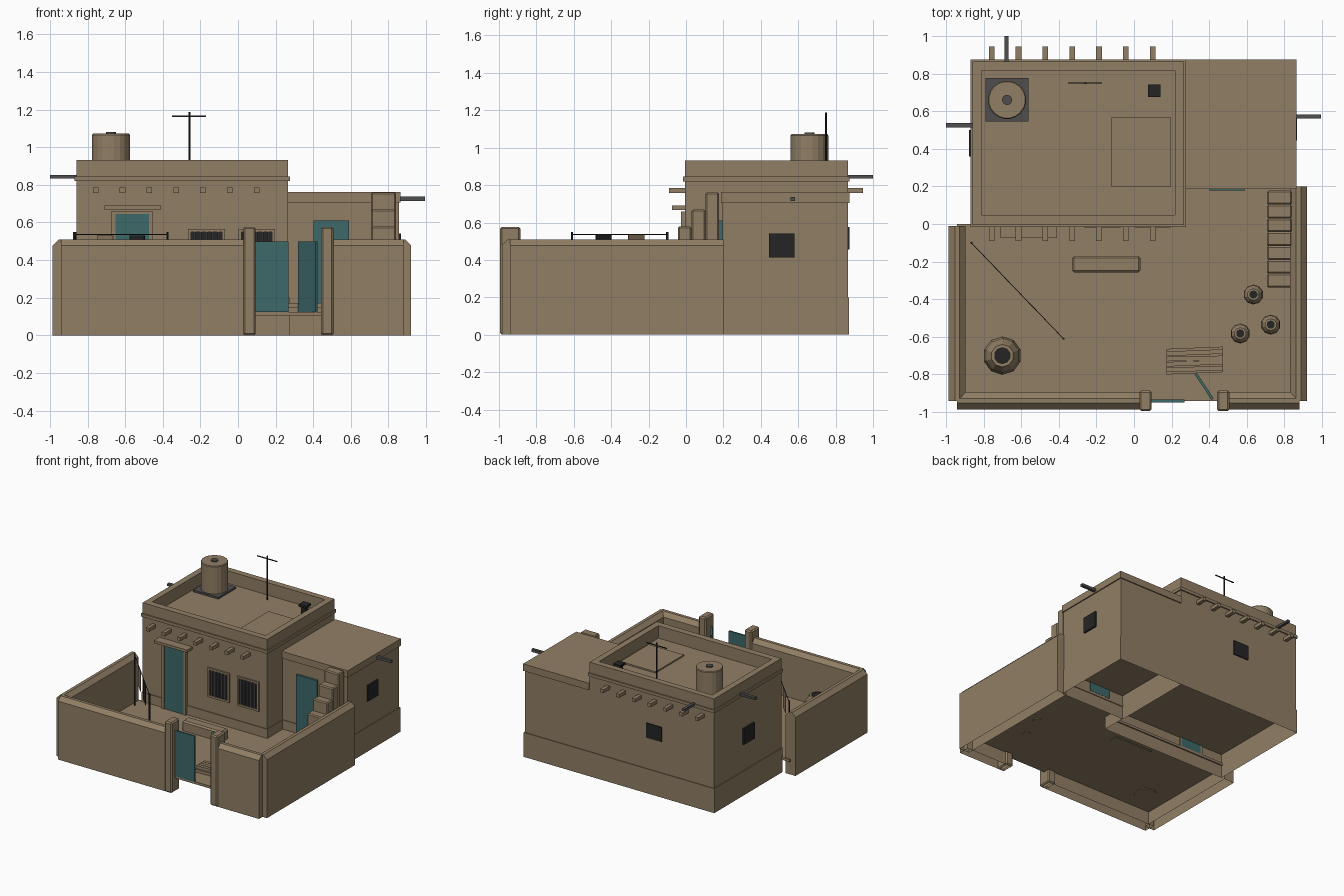
import bpy, bmesh, math
from mathutils import Vector

if "Cube" in bpy.data.objects:
    bpy.data.objects.remove(bpy.data.objects["Cube"])


def mat(name, col):
    m = bpy.data.materials.new(name)
    m.diffuse_color = (*col, 1)
    m.use_nodes = True
    m.node_tree.nodes["Principled BSDF"].inputs["Base Color"].default_value = m.diffuse_color
    return m


MUD = mat("mud_brown", (0.285, 0.212, 0.130))
TEAL = mat("door_teal", (0.048, 0.138, 0.142))
DARK = mat("near_black", (0.017, 0.018, 0.017))
GREY = mat("dark_grey", (0.075, 0.077, 0.074))


def finish(name, bm, m, recalc=True):
    if recalc:
        bmesh.ops.recalc_face_normals(bm, faces=bm.faces)
    me = bpy.data.meshes.new(name)
    bm.to_mesh(me)
    bm.free()
    me.materials.append(m)
    ob = bpy.data.objects.new(name, me)
    bpy.context.collection.objects.link(ob)
    return ob


def box(name, x, y, z, m=MUD, bevel=0, open_bottom=False):
    """Box from (min, max) pairs."""
    bm = bmesh.new()
    bmesh.ops.create_cube(bm, size=1)
    for v in bm.verts:
        v.co = [r[0] if c < 0 else r[1] for c, r in zip(v.co, (x, y, z))]
    if bevel:
        bmesh.ops.bevel(bm, geom=bm.edges[:], offset=bevel, segments=1, affect='EDGES')
    if open_bottom:
        low = [f for f in bm.faces if f.normal.z < -0.9]
        bmesh.ops.delete(bm, geom=low, context='FACES')
    return finish(name, bm, m)


def bar(name, a, b, w, h, m):
    """Rectangular bar between two points, h measured upwards from each point."""
    a, b = Vector(a), Vector(b)
    d = (b - a).normalized()
    s = Vector((-d.y, d.x, 0)).normalized() * w / 2
    up = Vector((0, 0, h))
    bm = bmesh.new()
    ends = [[bm.verts.new(p + o) for o in (-s, s, s + up, -s + up)] for p in (a, b)]
    bm.faces.new(ends[0])
    bm.faces.new(ends[1])
    for i in range(4):
        j = (i + 1) % 4
        bm.faces.new((ends[0][i], ends[0][j], ends[1][j], ends[1][i]))
    return finish(name, bm, m)


def lathe(name, cx, cy, profile, sides, m):
    """Turned solid from (radius, height) points, closed at both ends."""
    bm = bmesh.new()
    rings = []
    for r, z in profile:
        rings.append([bm.verts.new((cx + r * math.cos(2 * math.pi * (i + .5) / sides),
                                    cy + r * math.sin(2 * math.pi * (i + .5) / sides), z))
                      for i in range(sides)])
    for p, q in zip(rings, rings[1:]):
        for i in range(sides):
            j = (i + 1) % sides
            bm.faces.new((p[i], p[j], q[j], q[i]))
    bm.faces.new(rings[0])
    bm.faces.new(rings[-1])
    return finish(name, bm, m)


def yard_wall(name, axis, centre, start, end):
    """Wall with a chamfered top and no underside."""
    w, c, t = 0.045, 0.032, 0.51
    prof = [(-w, 0), (-w, t - c), (-w + c, t), (w - c, t), (w, t - c), (w, 0)]
    bm = bmesh.new()
    ends = []
    for s in (start, end):
        ends.append([bm.verts.new((centre + o, s, z) if axis == 'y' else (s, centre + o, z))
                     for o, z in prof])
        bm.faces.new(ends[-1])
    for i in range(5):
        bm.faces.new((ends[0][i], ends[0][i + 1], ends[1][i + 1], ends[1][i]))
    return finish(name, bm, MUD)


# Courtyard floor and walls
FLOOR = 0.125
box("courtyard_floor", (-0.94, 0.88), (-0.94, 0.0), (0.105, FLOOR))
box("courtyard_floor_rear", (0.27, 0.88), (0.0, 0.195), (0.105, FLOOR))
yard_wall("left_yard_wall", 'y', -0.94, -0.94, -0.01)
yard_wall("right_yard_wall", 'y', 0.875, -0.94, 0.2)
yard_wall("front_wall_left", 'x', -0.94, -0.94, 0.06)
yard_wall("front_wall_right", 'x', -0.94, 0.47, 0.88)
for i, x in enumerate((0.028, 0.441)):
    box(f"gate_post_{i}", (x, x + 0.066), (-0.995, -0.885), (0, 0.577), bevel=0.01, open_bottom=True)

# Gate leaves, one ajar
box("gate_leaf_closed", (0.094, 0.268), (-0.948, -0.934), (FLOOR, 0.5), TEAL)
bar("gate_leaf_open", (0.418, -0.932, FLOOR), (0.326, -0.792, FLOOR), 0.014, 0.375, TEAL)

# Main house: plinth, body, string course and parapet
X0, X1, Y0, Y1 = -0.86, 0.267, -0.005, 0.865
box("main_plinth", (X0 - .006, X1 + .006), (Y0 - .006, Y1 + .006), (0, 0.2), open_bottom=True)
box("main_body", (X0, X1), (Y0, Y1), (0.198, 0.83))
for k, (z0, z1, o) in enumerate(((0.82, 0.845, 0.01), (0.845, 0.932, 0.0))):
    n = ("string_course", "parapet")[k]
    box(n + "_front", (X0 - o, X1 + o), (Y0 - o, Y0 + .053), (z0, z1))
    box(n + "_back", (X0 - o, X1 + o), (Y1 - .05, Y1 + o), (z0, z1))
    box(n + "_left", (X0 - o, X0 + .05), (Y0 + .053, Y1 - .05), (z0, z1))
    box(n + "_right", (X1 - .05, X1 + o), (Y0 + .053, Y1 - .05), (z0, z1))

# Side room
box("side_plinth", (X1, 0.861), (0.189, Y1 + .006), (0, 0.2), open_bottom=True)
box("side_body", (X1, 0.855), (0.195, Y1), (0.198, 0.71))
box("side_roof_slab", (X1, 0.864), (0.186, Y1 + .009), (0.705, 0.762))

# Roof beam ends, front and back
for i in range(7):
    x = -0.757 + i * 0.1428
    box(f"beam_end_front_{i}", (x - .015, x + .015), (-0.09, 0), (0.757, 0.785))
    box(f"beam_end_back_{i}", (x - .015, x + .015), (0.86, 0.945), (0.757, 0.785))

# Rain spouts
box("spout_left", (-1.0, -0.855), (0.512, 0.537), (0.834, 0.853), GREY)
box("spout_right", (0.855, 0.993), (0.56, 0.583), (0.715, 0.737), GREY)
box("spout_back", (-0.689, -0.666), (0.86, 1.0), (0.834, 0.853), GREY)

# Doors
box("house_door", (-0.652, -0.472), (-0.022, 0), (FLOOR, 0.645), TEAL)
box("door_jamb_left", (-0.672, -0.652), (-0.028, 0), (FLOOR, 0.66))
box("door_jamb_right", (-0.472, -0.455), (-0.028, 0), (FLOOR, 0.66))
box("door_head", (-0.652, -0.472), (-0.028, 0), (0.645, 0.66))
box("door_lintel", (-0.71, -0.41), (-0.075, 0), (0.668, 0.69))
box("side_room_door", (0.402, 0.59), (0.177, 0.197), (FLOOR, 0.61), TEAL)

# Barred front windows
for i, cx in enumerate((-0.167, 0.1)):
    y, zb, zt = (-0.018, 0), 0.325, 0.565
    box(f"window_frame_top_{i}", (cx - .098, cx + .098), y, (zt - .016, zt))
    box(f"window_frame_sill_{i}", (cx - .098, cx + .098), y, (zb, zb + .016))
    for s in (-1, 1):
        e = sorted((cx + s * .098, cx + s * .082))
        box(f"window_frame_side_{i}_{s}", e, y, (zb + .016, zt - .016))
    box(f"window_dark_{i}", (cx - .082, cx + .082), (-0.009, 0), (zb + .016, zt - .016), DARK)
    for k in range(5):
        x = cx + (k - 2) * 0.031
        box(f"window_bar_{i}_{k}", (x - .004, x + .004), (-0.017, -0.009), (zb + .016, zt - .016), GREY)

# Plain dark windows on the other sides
box("window_right", (0.85, 0.868), (0.445, 0.58), (0.412, 0.542), DARK)
box("window_left", (-0.876, -0.855), (0.36, 0.5), (0.42, 0.55), DARK)
box("window_back", (-0.39, -0.25), (0.86, 0.873), (0.455, 0.575), DARK)

# Outside stair, rising to the side room roof
for i in range(7):
    y = 0.177 - i * 0.0735
    box(f"stair_step_{i}", (0.707, 0.84), (y - .0735, y), (FLOOR - .02, 0.76 - i * 0.091), bevel=0.008)

# Roof furniture
box("tank_plate", (-0.79, -0.56), (0.545, 0.775), (0.828, 0.845), GREY)
lathe("water_tank", -0.675, 0.66, [(0.102, 0.84), (0.102, 1.066), (0.097, 1.072)], 20, MUD)
lathe("tank_lid", -0.675, 0.66, [(0.027, 1.07), (0.027, 1.08)], 12, GREY)
box("roof_hatch", (-0.12, 0.198), (0.2, 0.565), (0.828, 0.842))
box("vent_stack", (0.087, 0.127), (0.69, 0.73), (0.828, 0.89), DARK)
box("vent_cap", (0.074, 0.14), (0.675, 0.743), (0.89, 0.908), DARK)
lathe("aerial_mast", -0.258, 0.749, [(0.006, 0.828), (0.006, 1.187)], 6, DARK)
box("aerial_crossbar", (-0.35, -0.17), (0.746, 0.752), (1.161, 1.168), DARK)

# Washing line with two cloths
A, B = Vector((-0.865, -0.1, 0)), Vector((-0.375, -0.61, 0))
for i, p in enumerate((A, B)):
    lathe(f"line_pole_{i}", p.x, p.y, [(0.006, 0.11), (0.006, 0.55)], 6, DARK)
bar("washing_line", A + Vector((0, 0, 0.534)), B + Vector((0, 0, 0.534)), 0.004, 0.004, DARK)
for i, (t0, t1, m) in enumerate(((0.24, 0.41, MUD), (0.59, 0.75, DARK))):
    up = Vector((0, 0, 0.37))
    bar(f"hung_cloth_{i}", A.lerp(B, t0) + up, A.lerp(B, t1) + up, 0.005, 0.162, m)

# Clay oven, jars, bench
lathe("clay_oven", -0.7, -0.7, [(0.088, 0.1), (0.102, 0.18), (0.09, 0.27), (0.06, 0.325)], 10, MUD)
lathe("oven_mouth", -0.7, -0.7, [(0.045, 0.32), (0.045, 0.33)], 10, DARK)
for i, (x, y) in enumerate(((0.635, -0.375), (0.727, -0.535), (0.565, -0.582))):
    lathe(f"clay_jar_{i}", x, y, [(0.03, 0.1), (0.053, 0.17), (0.048, 0.21), (0.025, 0.245), (0.032, 0.265)], 10, MUD)
    lathe(f"jar_mouth_{i}", x, y, [(0.022, 0.262), (0.022, 0.267)], 10, DARK)
box("mud_bench", (-0.33, 0.035), (-0.258, -0.17), (0.1, 0.205), bevel=0.012)

# Firewood stack
for row, n in enumerate((5, 4)):
    for k in range(n):
        y = -0.788 + k * 0.028 + row * 0.014
        z = FLOOR + row * 0.024
        skew = 0.006 if (k + row) % 2 else 0.012
        bar(f"firewood_{row}_{k}", (0.172, y, z), (0.474, y + skew, z), 0.024, 0.024, MUD)
